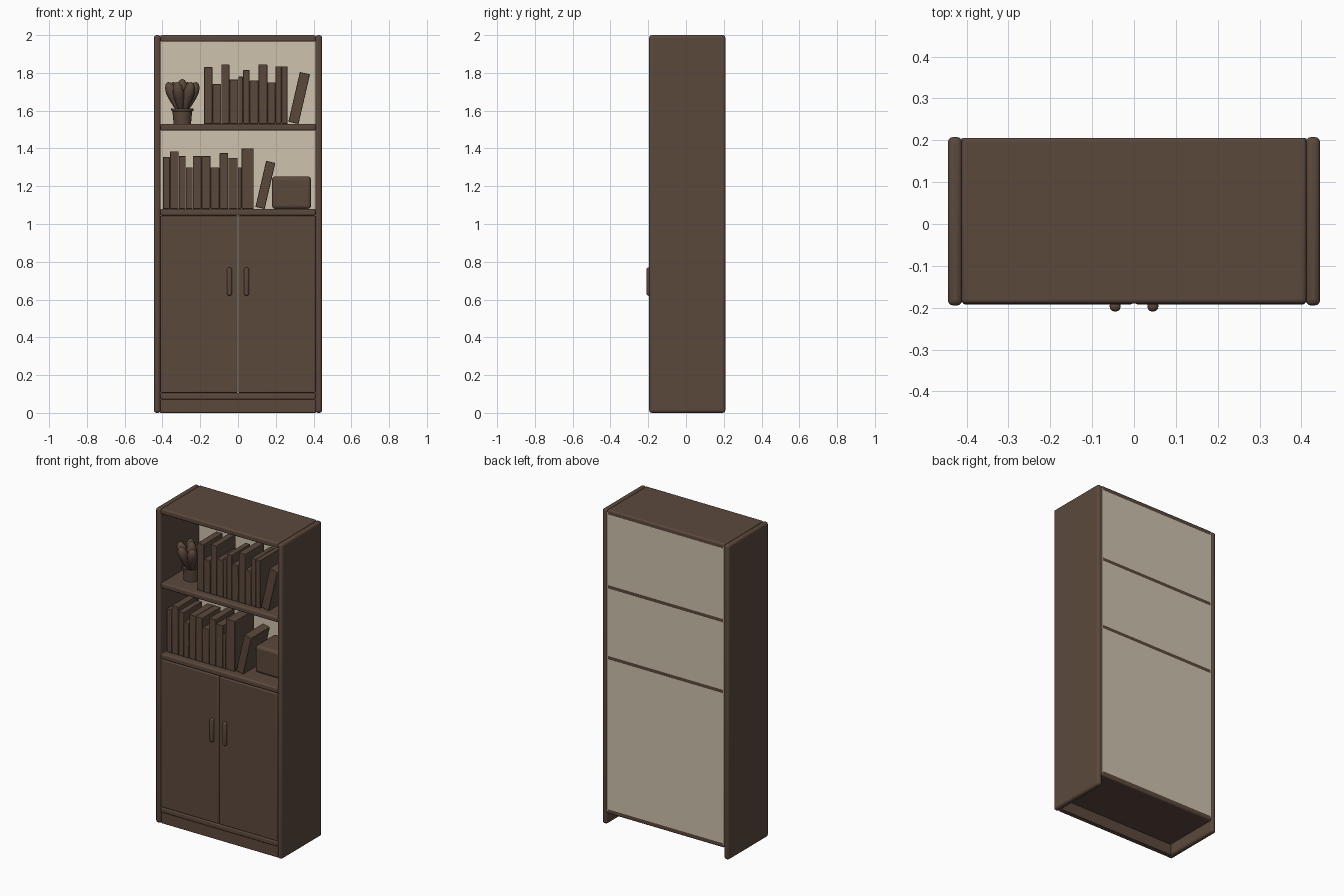
import bpy
import math
from mathutils import Matrix, Vector

cube = bpy.data.objects.get("Cube")
if cube:
    bpy.data.objects.remove(cube, do_unlink=True)


def material(name, rgb):
    m = bpy.data.materials.new(name)
    m.use_nodes = True
    m.diffuse_color = (*rgb, 1)
    bsdf = next(n for n in m.node_tree.nodes if n.type == "BSDF_PRINCIPLED")
    bsdf.inputs["Base Color"].default_value = (*rgb, 1)
    return m


brown = material("dark brown wood", (0.105, 0.066, 0.046))
cream = material("cream backing", (0.62, 0.54, 0.42))


def finish(name, mat):
    ob = bpy.context.object
    ob.name = name
    ob.data.materials.append(mat)
    bpy.ops.object.shade_smooth_by_angle(angle=math.radians(40))
    return ob


def box(name, x, y, z, bevel=0.0, segments=3, mat=brown):
    """Box from (min, max) ranges, with rounded edges."""
    low, high = Vector((x[0], y[0], z[0])), Vector((x[1], y[1], z[1]))
    bpy.ops.mesh.primitive_cube_add(size=1)
    ob = bpy.context.object
    ob.data.transform(Matrix.Diagonal((*(high - low), 1)))
    ob.location = (low + high) / 2
    if bevel:
        mod = ob.modifiers.new("rounding", "BEVEL")
        mod.width = bevel
        mod.segments = segments
    return finish(name, mat)


def lathe(name, profile, location, steps=24):
    """Turned shape from (radius, height) points."""
    verts, faces = [], []
    for r, z in profile:
        for i in range(steps):
            a = math.tau * i / steps
            verts.append((r * math.cos(a), r * math.sin(a), z))
    for k in range(len(profile) - 1):
        for i in range(steps):
            j = (i + 1) % steps
            faces.append((k * steps + i, k * steps + j,
                          (k + 1) * steps + j, (k + 1) * steps + i))
    faces.append(tuple(reversed(range(steps))))
    faces.append(tuple(range(len(verts) - steps, len(verts))))
    mesh = bpy.data.meshes.new(name)
    mesh.from_pydata(verts, [], faces)
    ob = bpy.data.objects.new(name, mesh)
    bpy.context.collection.objects.link(ob)
    ob.location = location
    bpy.ops.object.select_all(action="DESELECT")
    ob.select_set(True)
    bpy.context.view_layer.objects.active = ob
    return finish(name, brown)


# Carcass: boards, back panel and plinth
INNER = (-0.412, 0.412)
for name, z in (("bottom_board", 0.07), ("lower_shelf", 1.045),
                ("upper_shelf", 1.495), ("top_board", 1.965)):
    box(name, INNER, (-0.19, 0.206), (z, z + 0.035), 0.009)
box("back_panel", INNER, (0.192, 0.2055), (0.085, 1.985), mat=cream)
box("plinth", INNER, (-0.185, -0.155), (0, 0.072), 0.004)

# Sides, doors and handles, mirrored left and right
for side, s in (("left", 1), ("right", -1)):
    box(side + "_side_panel", sorted((s * 0.41, s * 0.445)),
        (-0.195, 0.208), (0, 2), 0.014)
    box(side + "_door", sorted((s * 0.002, s * 0.41)),
        (-0.192, -0.16), (0.106, 1.044), 0.006)
    box(side + "_handle", sorted((s * 0.032, s * 0.058)),
        (-0.209, -0.183), (0.62, 0.77), 0.011)

# Upright books, side by side: (thickness, height)
UPPER = [(.045, .30), (.047, .21), (.043, .315), (.047, .235), (.025, .25),
         (.035, .285), (.047, .23), (.047, .315), (.043, .22), (.032, .305),
         (.032, .305)]
LOWER = [(.037, .275), (.047, .305), (.037, .28), (.037, .22), (.047, .28),
         (.047, .28), (.047, .22), (.047, .295), (.05, .27), (.02, .22),
         (.065, .32)]
for row, x, floor, books in (("upper", -0.18, 1.53, UPPER),
                             ("lower", -0.397, 1.08, LOWER)):
    for i, (w, h) in enumerate(books):
        box(f"{row}_book_{i + 1}", (x, x + w - 0.001),
            (-0.15, -0.02 + 0.2 * (h - 0.2) + 0.04), (floor, floor + h),
            0.003, 2)
        x += w

# Leaning books
for name, x, z, w, h, deg in (("upper_leaning_book", 0.324, 1.667, 0.055, 0.27, 13),
                              ("lower_leaning_book", 0.145, 1.207, 0.05, 0.25, 13)):
    ob = box(name, (x - w / 2, x + w / 2), (-0.15, 0.04),
             (z - h / 2, z + h / 2), 0.003, 2)
    ob.rotation_euler.y = math.radians(deg)

# Storage box
box("storage_box", (0.18, 0.387), (-0.09, 0.11), (1.08, 1.252), 0.018, 4)

# Plant pot with a rim
pot_at = Vector((-0.295, -0.045, 1.53))
lathe("plant_pot", [(0.046, 0), (0.052, 0.066), (0.058, 0.068), (0.059, 0.082),
                    (0.052, 0.082), (0.05, 0.07)], pot_at)

# Plump leaves fanned around a central one
LEAF = [(0.010, 0), (0.020, 0.035), (0.028, 0.08), (0.030, 0.11),
        (0.025, 0.138), (0.014, 0.156), (0.002, 0.162)]
lathe("centre_leaf", LEAF, pot_at + Vector((0, 0, 0.075)), 14)
for i in range(6):
    turn = math.tau * (i + 0.15) / 6
    ob = lathe(f"outer_leaf_{i + 1}", LEAF, pot_at + Vector(
        (0.018 * math.cos(turn), 0.018 * math.sin(turn), 0.07)), 14)
    ob.rotation_euler = (0, math.radians(22), turn)
